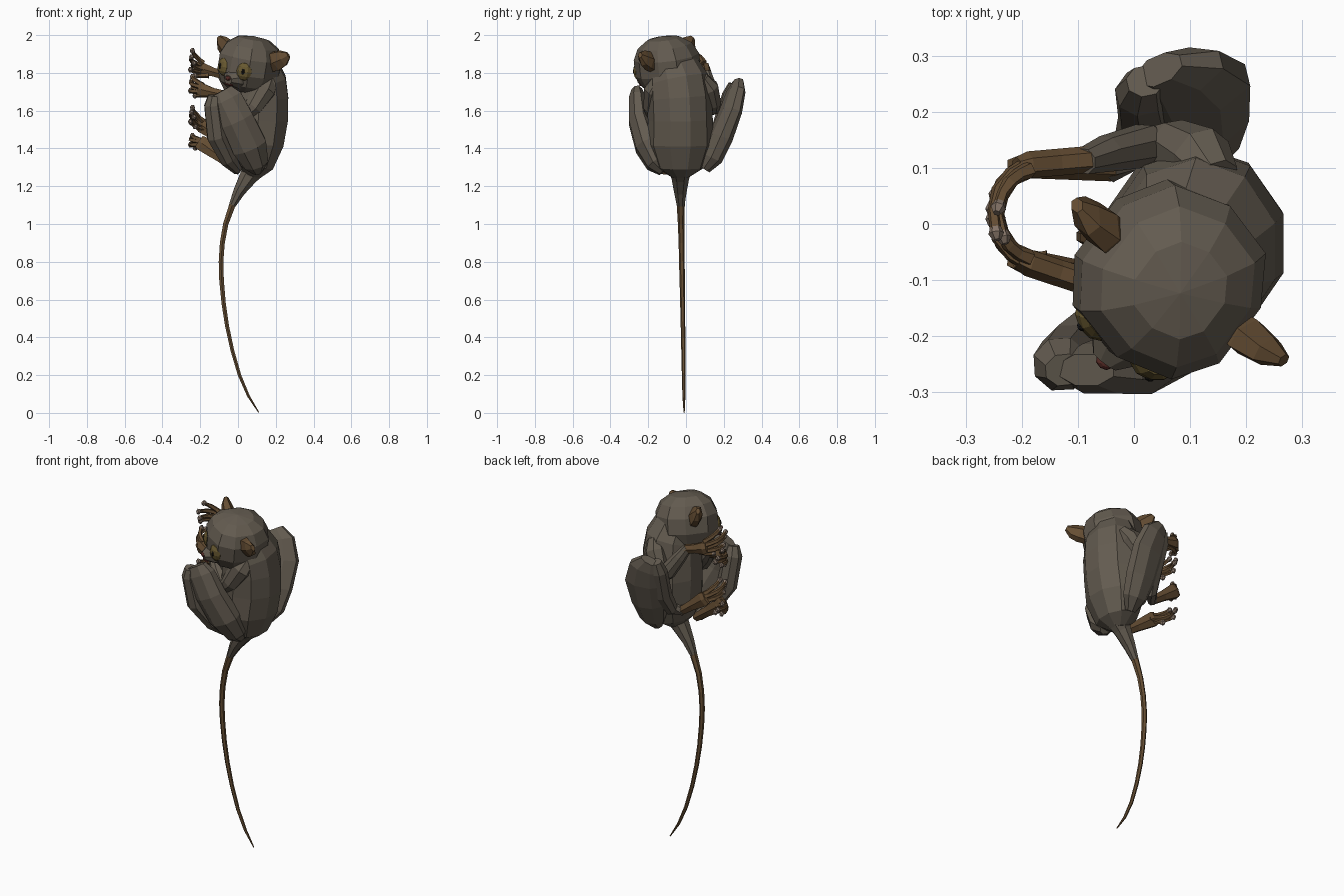
import bpy, bmesh, math
from mathutils import Vector, Matrix


def material(name, rgb):
    m = bpy.data.materials.new(name)
    m.diffuse_color = (*rgb, 1)
    return m


FUR = material("fur", (0.125, 0.105, 0.08))
SKIN = material("brown_skin", (0.13, 0.075, 0.033))
PAD = material("finger_pad", (0.24, 0.18, 0.14))
IRIS = material("iris", (0.14, 0.10, 0.03))
DARK = material("pupil", (0.01, 0.009, 0.008))
NOSE = material("nose", (0.1, 0.025, 0.02))


def finish(name, bm, *mats):
    bmesh.ops.recalc_face_normals(bm, faces=bm.faces[:])
    me = bpy.data.meshes.new(name)
    bm.to_mesh(me)
    bm.free()
    ob = bpy.data.objects.new(name, me)
    bpy.context.collection.objects.link(ob)
    for m in mats:
        me.materials.append(m)
    return ob


def loft(bm, rings, n=8, ref=(1, 0, 0), mat=0):
    """rings: (x, y, z, radius along ref, radius across)"""
    pts = [Vector(r[:3]) for r in rings]
    loops = []
    for i, r in enumerate(rings):
        t = (pts[min(i + 1, len(pts) - 1)] - pts[max(i - 1, 0)]).normalized()
        u = Vector(ref)
        u = (u - t * u.dot(t)).normalized()
        v = t.cross(u)
        ang = [2 * math.pi * (k + 0.5) / n for k in range(n)]
        loops.append([bm.verts.new(pts[i] + u * r[3] * math.cos(a) + v * r[4] * math.sin(a)) for a in ang])
    faces = [bm.faces.new(loops[0]), bm.faces.new(loops[-1])]
    for a, b in zip(loops, loops[1:]):
        for k in range(n):
            faces.append(bm.faces.new((a[k], a[(k + 1) % n], b[(k + 1) % n], b[k])))
    for f in faces:
        f.material_index = mat


def tube(name, rings, mat, n=8, ref=(1, 0, 0)):
    bm = bmesh.new()
    loft(bm, rings, n, ref)
    return finish(name, bm, mat)


def ball(name, mat, matrix, u=8, v=6):
    bm = bmesh.new()
    bmesh.ops.create_uvsphere(bm, u_segments=u, v_segments=v, radius=1)
    bm.transform(matrix)
    return finish(name, bm, mat)


def place(loc, size):
    return Matrix.Translation(loc) @ Matrix.Diagonal((*size, 1))


# Torso, hunched and facing -x
tube("torso", [(.08, -.03, 1.25, .04, .05), (.09, -.03, 1.30, .10, .13),
               (.10, -.03, 1.42, .148, .175), (.107, -.03, 1.55, .165, .172),
               (.112, -.035, 1.67, .162, .172), (.11, -.045, 1.76, .15, .165),
               (.09, -.07, 1.85, .12, .13)], FUR, 10)

# Tail: furry root, then a thin hanging whip
tube("tail_root", [(.10, -.03, 1.31, .07, .07), (.055, -.03, 1.25, .052, .05),
                   (.005, -.03, 1.17, .033, .035), (-.03, -.028, 1.10, .02, .022)], FUR, 8)
tube("tail", [(-.025, -.028, 1.115, .02, .022), (-.065, -.026, 1.0, .016, .017),
              (-.083, -.024, .9, .015, .015), (-.09, -.022, .8, .014, .015),
              (-.087, -.02, .7, .014, .014), (-.076, -.018, .58, .013, .013),
              (-.058, -.016, .46, .012, .012), (-.03, -.014, .33, .011, .011),
              (.008, -.012, .2, .01, .01), (.055, -.011, .09, .008, .008),
              (.11, -.01, .002, .003, .003)], SKIN, 6)

# Head frame: turned towards the front and rolled
H = Matrix(((.784, .6, .157, .058), (-.588, .8, -.118, -.105), (-.196, 0, .98, 1.842), (0, 0, 0, 1)))
bm = bmesh.new()
bmesh.ops.create_uvsphere(bm, u_segments=10, v_segments=7, radius=1)
for v in bm.verts:
    v.co = Vector([math.copysign(abs(c) ** .85, c) for c in v.co])
    back = 1.12 if v.co.y > 0 else 1
    v.co = Vector((v.co.x * .166, v.co.y * .162 * back, v.co.z * .156))
bm.transform(H)
finish("head", bm, FUR)

# Muzzle, nose and mouth
bm = bmesh.new()
loft(bm, [(.01, -.08, -.065, .09, .07), (.01, -.14, -.072, .06, .045), (.01, -.178, -.078, .027, .025)], 8)
bm.transform(H)
finish("muzzle", bm, FUR)
ball("nose", NOSE, H @ place((.01, -.18, -.07), (.017, .012, .012)))
ball("mouth", NOSE, H @ place((.01, -.164, -.103), (.03, .014, .006)))

# Eyes and ears, both sides
for s, side in ((-1, "left"), (1, "right")):
    turn = Matrix.Rotation(s * .38, 4, 'Z')
    eye = H @ Matrix.Translation((s * .064 + .005, -.120, -.02)) @ turn
    ball(side + "_eyelid", FUR, eye @ place((0, .008, .004), (.056, .034, .062)), 10, 6)
    ball(side + "_eye", IRIS, eye @ place((0, -.010, 0), (.043, .03, .05)), 10, 6)
    ball(side + "_pupil", DARK, eye @ place((0, -.036, 0), (.009, .007, .016)))
    bm = bmesh.new()
    loft(bm, [(s * .125, .01, .025, .045, .03), (s * .165, .01, .055, .058, .036),
              (s * .205, .01, .078, .048, .028), (s * .235, .015, .10, .018, .012)], 6, (-s * .4, -.35, 1))
    bm.transform(H)
    finish(side + "_ear", bm, SKIN)

# Arms: upper arm and forearm
tube("left_upper_arm", [(.15, .08, 1.77, .04, .04), (.12, .115, 1.72, .06, .06),
                        (.07, .14, 1.64, .05, .048), (.03, .145, 1.60, .03, .03)], FUR, 8)
tube("left_forearm", [(.05, .145, 1.59, .025, .025), (.02, .14, 1.64, .046, .04),
                      (-.05, .125, 1.74, .036, .033), (-.09, .112, 1.80, .026, .024)], FUR, 8)
tube("right_upper_arm", [(.17, -.13, 1.77, .045, .045), (.14, -.165, 1.71, .065, .06),
                         (.08, -.18, 1.62, .052, .048), (.03, -.18, 1.57, .03, .03)], FUR, 8)
tube("right_forearm", [(.05, -.18, 1.56, .025, .025), (.01, -.165, 1.58, .045, .04),
                       (-.05, -.13, 1.64, .036, .033), (-.09, -.10, 1.69, .026, .024)], FUR, 8)

# Legs: broad flat thigh with the shin folded against it
tube("right_thigh", [(-.085, -.26, 1.705, .06, .03), (-.06, -.258, 1.66, .09, .048),
                     (-.005, -.248, 1.55, .095, .06), (.06, -.205, 1.41, .10, .068),
                     (.095, -.16, 1.32, .07, .055), (.10, -.12, 1.28, .03, .03)], FUR, 8, (1, 0, .4))
tube("right_shin", [(-.125, -.26, 1.68, .035, .03), (-.13, -.25, 1.63, .052, .05),
                    (-.11, -.225, 1.46, .057, .05), (-.05, -.165, 1.34, .046, .04),
                    (.0, -.115, 1.285, .028, .026)], FUR, 8, (1, 0, .4))
tube("left_thigh", [(.045, .275, 1.75, .05, .028), (.075, .265, 1.70, .095, .045),
                    (.10, .238, 1.60, .115, .055), (.11, .185, 1.46, .10, .062),
                    (.115, .14, 1.35, .075, .055), (.11, .10, 1.29, .03, .03)], FUR, 8, (1, .3, .15))
tube("left_shin", [(.02, .255, 1.74, .035, .03), (.015, .235, 1.68, .05, .045),
                   (.025, .185, 1.52, .055, .045), (.0, .13, 1.42, .042, .036),
                   (-.05, .095, 1.41, .026, .026)], FUR, 8, (1, .3, .15))


def grip(name, wrist, s, z, step, lift, width):
    """Palm or sole from the wrist, with five digits curling round an upright branch."""
    bm = bmesh.new()

    def on_ring(deg, zz, r=.074):
        a = math.radians(deg) * s
        return (-.168 + r * math.cos(a), .018 + r * 1.1 * math.sin(a), zz)

    w = Vector(wrist)
    knuckle = Vector(on_ring(104, z, .082))
    mid = w.lerp(knuckle, .5)
    along = (knuckle - w).normalized()
    across = along.cross(Vector((0, 1, 0)))
    loft(bm, [(*w, .026, .024), (*mid, width * .7, .024), (*knuckle, width, .024),
              (*(knuckle + along * .022), width * .85, .016)], 6, across)
    for i in range(5):
        k = i - 2
        # The thumb is short; the others differ a little in reach
        start, sweep = (80, 60) if i == 0 else (104, (80, 104, 96, 66)[i - 1])
        path = []
        for j, r in enumerate((.016, .013, .0135, .0105, .011)):
            f = j / 4
            zz = z + k * step * (.5 + .5 * f) + lift * f
            path.append((*on_ring(start + sweep * f, zz, .074 + .009 * (i % 2)), r, r))
        loft(bm, path, 5, (0, 0, 1))
        # Rounded finger pad
        tip, prev = Vector(path[-1][:3]), Vector(path[-2][:3])
        d = (tip - prev).normalized()
        loft(bm, [(*(tip - d * .008), .010, .010), (*(tip + d * .004), .017, .014),
                  (*(tip + d * .016), .008, .007)], 6, (0, 0, 1), 1)
    finish(name, bm, SKIN, PAD)


# Hands and feet
grip("left_hand", (-.08, .115, 1.79), 1, 1.82, .033, .03, .038)
grip("right_hand", (-.08, -.105, 1.685), -1, 1.71, .025, .02, .038)
grip("left_foot", (-.04, .10, 1.41), 1, 1.52, .025, .045, .045)
grip("right_foot", (.01, -.11, 1.28), -1, 1.425, .016, .01, .046)
